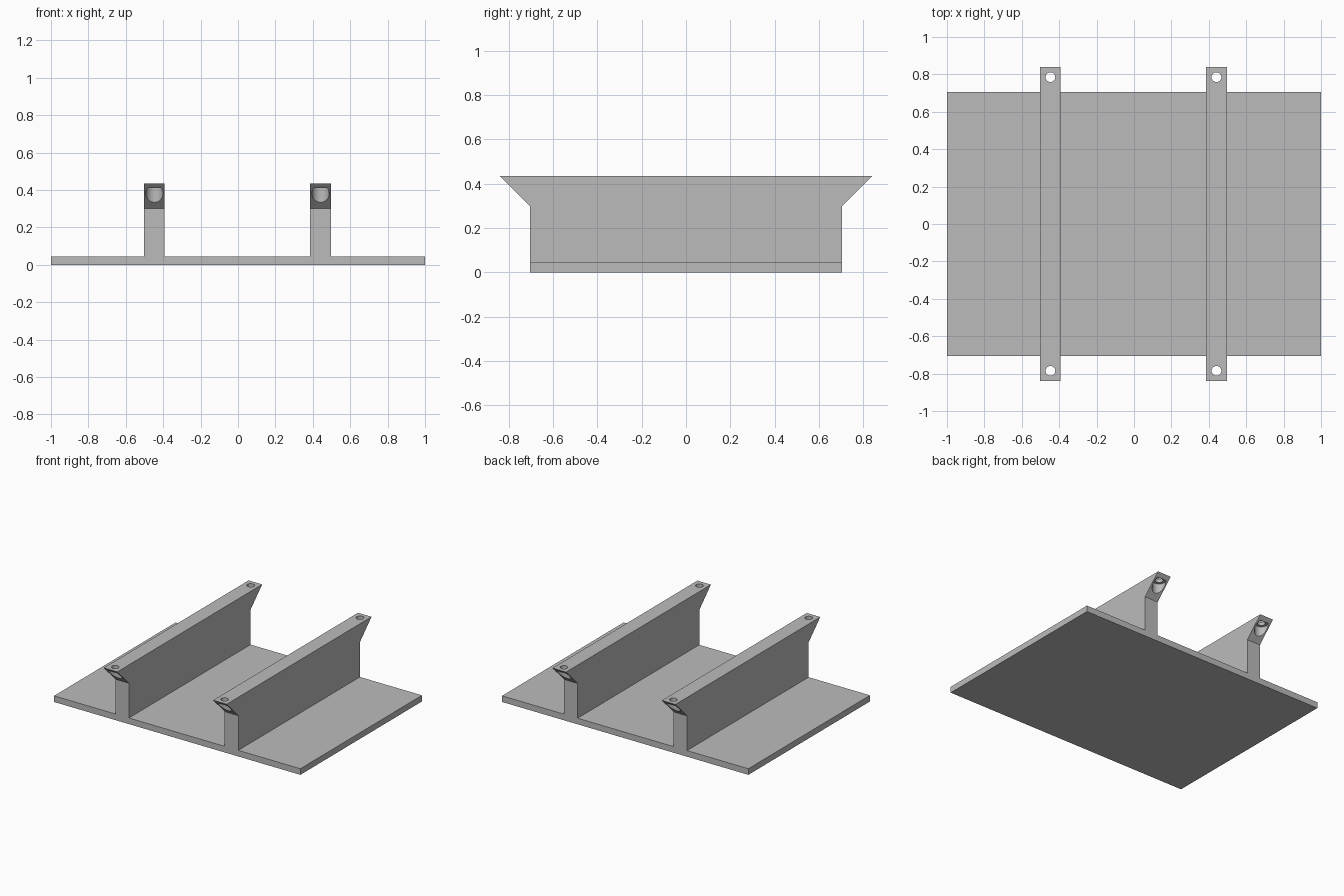
import bpy
import bmesh
from mathutils import Matrix

cube = bpy.data.objects.get("Cube")
if cube:
    bpy.data.objects.remove(cube, do_unlink=True)

grey = bpy.data.materials.new("plain_grey")
grey.use_nodes = True
colour = (0.5, 0.5, 0.5, 1)
grey.diffuse_color = colour
grey.node_tree.nodes["Principled BSDF"].inputs["Base Color"].default_value = colour

HALF_Y, TIP_Y = 0.705, 0.84
BASE_TOP, FLARE, TOP = 0.045, 0.30, 0.435
RAIL_WIDTH, HOLE_Y = 0.11, 0.785


def add_object(name, bm):
    bmesh.ops.recalc_face_normals(bm, faces=bm.faces)
    mesh = bpy.data.meshes.new(name)
    bm.to_mesh(mesh)
    bm.free()
    mesh.materials.append(grey)
    obj = bpy.data.objects.new(name, mesh)
    bpy.context.collection.objects.link(obj)
    return obj


def extrude_profile(name, points, x, width):
    """Sweep a side profile of (y, z) points along x."""
    bm = bmesh.new()
    face = bm.faces.new([bm.verts.new((x - width / 2, y, z)) for y, z in points])
    swept = bmesh.ops.extrude_face_region(bm, geom=[face])["geom"]
    moved = [v for v in swept if isinstance(v, bmesh.types.BMVert)]
    bmesh.ops.translate(bm, verts=moved, vec=(width, 0, 0))
    return add_object(name, bm)


def cut_holes(rail, x, label, radius, low, high):
    """Bore one vertical hole near each end of a rail."""
    bm = bmesh.new()
    for y in (-HOLE_Y, HOLE_Y):
        bmesh.ops.create_cone(bm, cap_ends=True, segments=48, radius1=radius,
                              radius2=radius, depth=high - low,
                              matrix=Matrix.Translation((x, y, (low + high) / 2)))
    cutter = add_object(rail.name + label, bm)
    cutter.hide_render = True
    cutter.hide_set(True)
    cutter.display_type = 'WIRE'
    mod = rail.modifiers.new(label, 'BOOLEAN')
    mod.operation = 'DIFFERENCE'
    mod.solver = 'EXACT'
    mod.object = cutter
    # Bake the cut so no helper is left behind
    bpy.context.view_layer.objects.active = rail
    bpy.ops.object.modifier_apply(modifier=mod.name)
    bpy.data.objects.remove(cutter, do_unlink=True)


# Flat base plate
extrude_profile("base_plate", [(-HALF_Y, 0), (HALF_Y, 0),
                               (HALF_Y, BASE_TOP), (-HALF_Y, BASE_TOP)], 0, 2)

# Two upright rails with flared ends
half = [(HALF_Y, BASE_TOP), (HALF_Y, FLARE), (TIP_Y, TOP)]
outline = half + [(-y, z) for y, z in reversed(half)]
for name, x in (("right_rail", -0.447), ("left_rail", 0.441)):
    rail = extrude_profile(name, outline, x, RAIL_WIDTH)
    # Screw holes, with a wide recess from beneath
    cut_holes(rail, x, "_recess", 0.046, 0.2, 0.41)
    cut_holes(rail, x, "_screw_hole", 0.026, 0.25, 0.5)
    bpy.ops.object.select_all(action='DESELECT')
    rail.select_set(True)
    bpy.context.view_layer.objects.active = rail
    bpy.ops.object.shade_smooth_by_angle()
